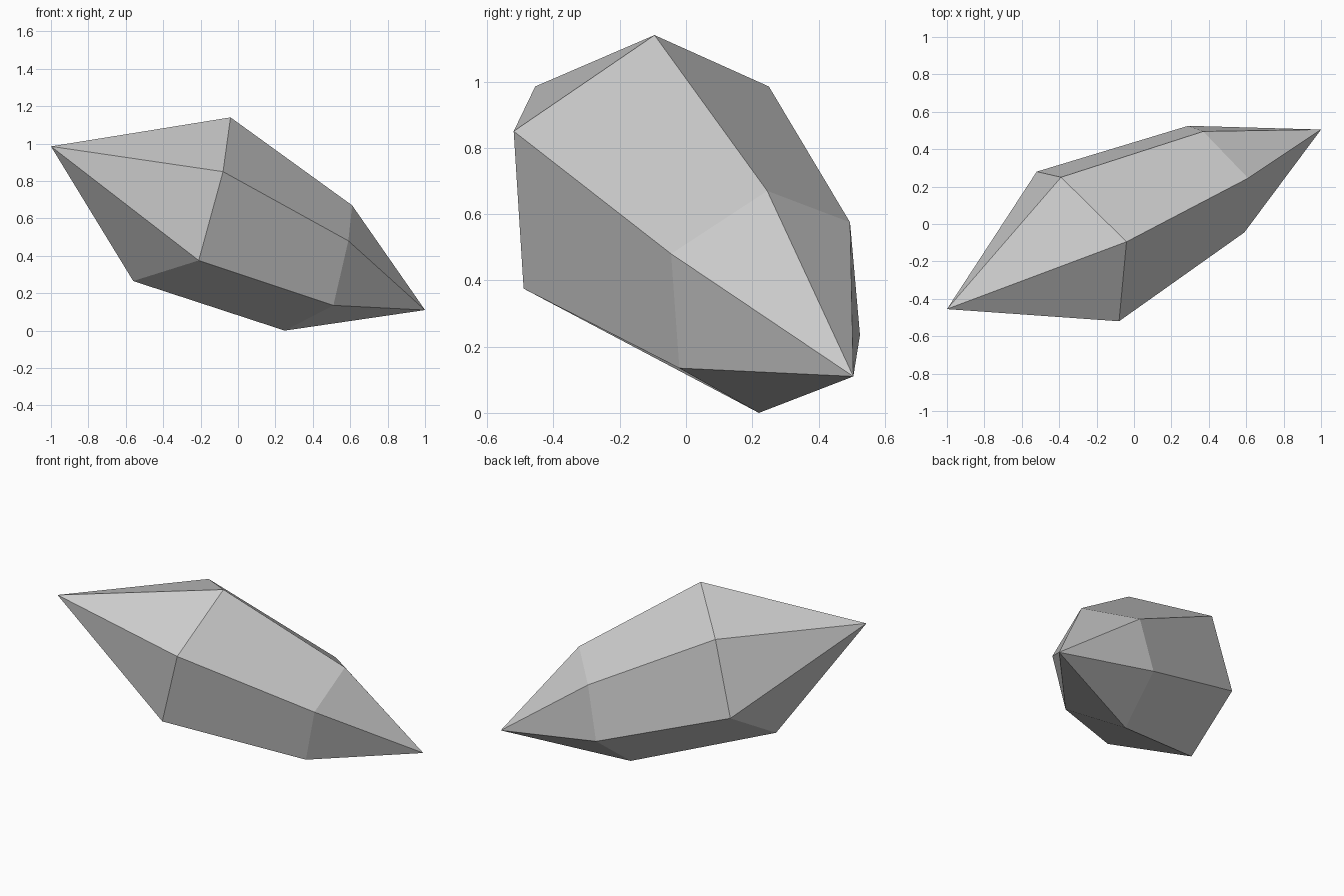
import bpy
import bmesh

cube = bpy.data.objects.get("Cube")
if cube:
    bpy.data.objects.remove(cube, do_unlink=True)


def make_material(name, color):
    mat = bpy.data.materials.new(name)
    mat.use_nodes = True
    mat.diffuse_color = color
    mat.node_tree.nodes["Principled BSDF"].inputs["Base Color"].default_value = color
    return mat


# Tips and the two uneven six-sided rings of the crystal
upper_tip = (-1.0, -0.455, 0.985)
lower_tip = (1.0, 0.505, 0.11)
wide_ring = [(-0.04, -0.095, 1.14), (-0.08, -0.52, 0.85), (-0.21, -0.49, 0.375),
             (-0.56, -0.14, 0.265), (-0.52, 0.28, 0.51), (-0.39, 0.25, 0.985)]
narrow_ring = [(0.61, 0.245, 0.67), (0.59, -0.045, 0.48), (0.51, -0.02, 0.135),
               (0.25, 0.22, 0.0), (0.29, 0.525, 0.235), (0.37, 0.495, 0.575)]

bm = bmesh.new()
top = bm.verts.new(upper_tip)
bottom = bm.verts.new(lower_tip)
wide = [bm.verts.new(p) for p in wide_ring]
narrow = [bm.verts.new(p) for p in narrow_ring]

# Pointed caps joined by a band of facets
sides = len(wide)
for i in range(sides):
    j = (i + 1) % sides
    bm.faces.new((top, wide[i], wide[j]))
    bm.faces.new((wide[i], narrow[i], narrow[j], wide[j]))
    bm.faces.new((narrow[i], bottom, narrow[j]))
bmesh.ops.recalc_face_normals(bm, faces=bm.faces)

mesh = bpy.data.meshes.new("crystal_shard")
bm.to_mesh(mesh)
bm.free()
mesh.materials.append(make_material("light grey stone", (0.6, 0.6, 0.6, 1.0)))
shard = bpy.data.objects.new("crystal_shard", mesh)
bpy.context.scene.collection.objects.link(shard)
